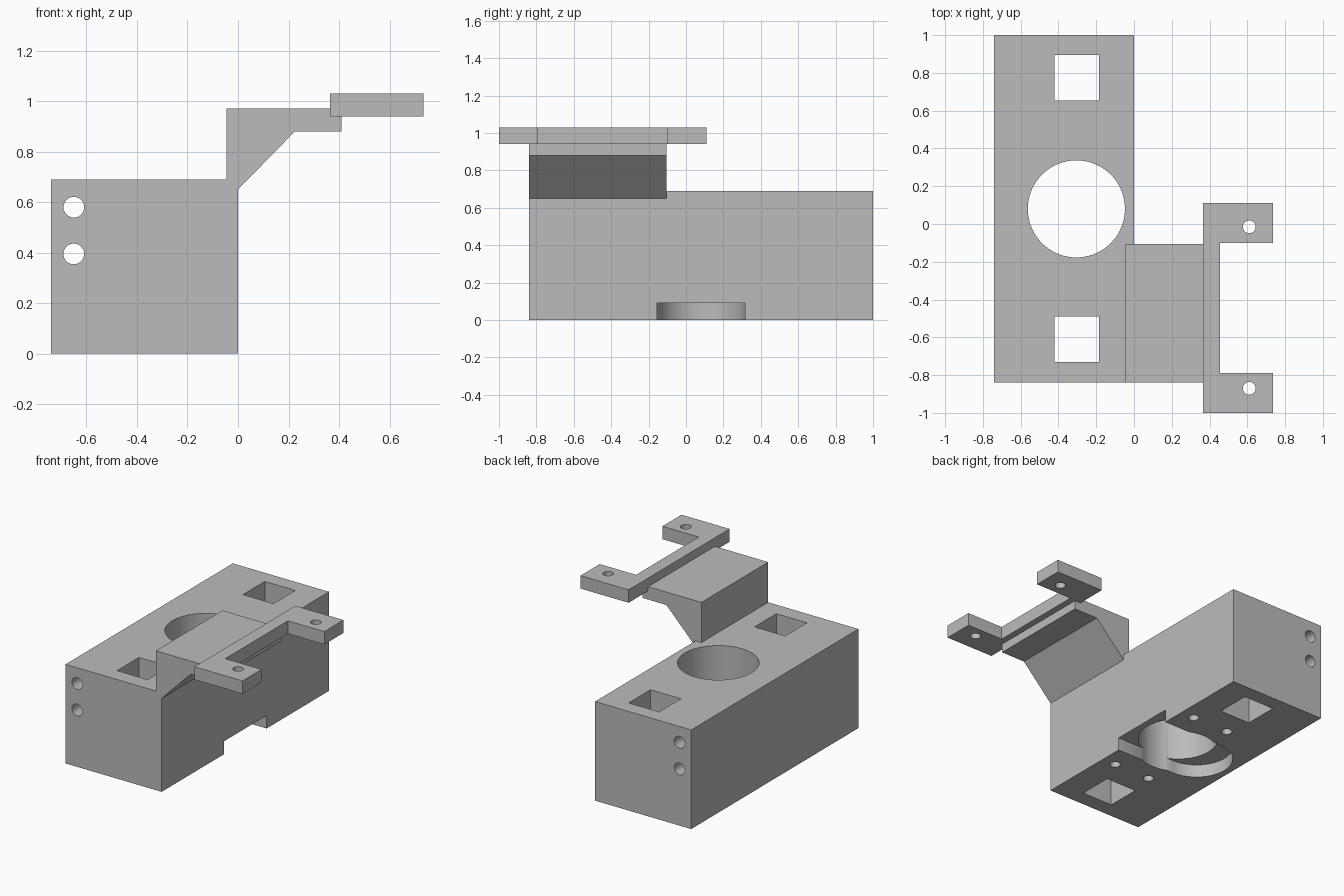
import bpy, bmesh, math
from mathutils import Matrix, Vector

cube = bpy.data.objects.get("Cube")
if cube:
    bpy.data.objects.remove(cube, do_unlink=True)

GREY = (0.5, 0.5, 0.5, 1)
mat = bpy.data.materials.new("plain grey")
mat.use_nodes = True
mat.diffuse_color = GREY
mat.node_tree.nodes["Principled BSDF"].inputs["Base Color"].default_value = GREY


def make(name, bm):
    bmesh.ops.recalc_face_normals(bm, faces=bm.faces)
    mesh = bpy.data.meshes.new(name)
    bm.to_mesh(mesh)
    bm.free()
    mesh.materials.append(mat)
    obj = bpy.data.objects.new(name, mesh)
    bpy.context.collection.objects.link(obj)
    return obj


def prism(name, outline, axis, start, end):
    """Extrude a 2D outline along z (outline in x, y) or y (outline in x, z)."""
    bm = bmesh.new()
    place = (lambda a, b: (a, b, start)) if axis == "z" else (lambda a, b: (a, start, b))
    face = bm.faces.new([bm.verts.new(place(a, b)) for a, b in outline])
    grown = bmesh.ops.extrude_face_region(bm, geom=[face])["geom"]
    shift = Vector((0, 0, end - start) if axis == "z" else (0, end - start, 0))
    bmesh.ops.translate(bm, verts=[g for g in grown if isinstance(g, bmesh.types.BMVert)], vec=shift)
    return make(name, bm)


def rect(x0, x1, y0, y1):
    return [(x0, y0), (x1, y0), (x1, y1), (x0, y1)]


def arc(cx, cy, r, a0=0, a1=360, n=48):
    """Points on an arc; a full circle leaves out the repeated end point."""
    count = n if a1 - a0 == 360 else n + 1
    angles = [math.radians(a0 + (a1 - a0) * i / n) for i in range(count)]
    return [(cx + r * math.cos(t), cy + r * math.sin(t)) for t in angles]


def cut(obj, cutter):
    cutter.hide_render = True
    mod = obj.modifiers.new("cut", "BOOLEAN")
    mod.operation = "DIFFERENCE"
    mod.solver = "EXACT"
    mod.object = cutter
    bpy.context.view_layer.objects.active = obj
    bpy.ops.object.modifier_apply(modifier=mod.name)
    bpy.data.objects.remove(cutter, do_unlink=True)


# Main block
MID_Y = 0.08
block = prism("main_block", rect(-0.74, 0, -0.84, 1), "z", 0, 0.69)

# Large bore and the two square through holes
cut(block, prism("bore_cutter", arc(-0.305, MID_Y, 0.257, n=96), "z", -0.1, 0.8))
for y in (-0.61, 0.775):
    cut(block, prism("square_cutter", rect(-0.42, -0.185, y - 0.12, y + 0.12), "z", -0.1, 0.8))

# Round-ended recess underneath, open on one side
recess = [(0.1, MID_Y + 0.235)] + arc(-0.46, MID_Y, 0.235, 90, 270) + [(0.1, MID_Y - 0.235)]
cut(block, prism("recess_cutter", recess, "z", -0.1, 0.09))

# Blind screw holes underneath
for x in (-0.105, -0.385):
    for side in (-1, 1):
        cut(block, prism("screw_cutter", arc(x, MID_Y + side * 0.395, 0.034, n=24), "z", -0.1, 0.3))

# Long holes running front to back
for z in (0.395, 0.58):
    cut(block, prism("long_hole_cutter", arc(-0.65, z, 0.041, n=32), "y", -1, 1.2))

# Raised arm with sloping underside
arm = prism("arm", [(-0.045, 0.69), (-0.045, 0.97), (0.41, 0.97), (0.41, 0.88),
                    (0.225, 0.88), (0, 0.65), (0, 0.69)], "y", -0.84, -0.105)

# U-shaped mounting bracket with two screw holes
bracket = prism("mounting_bracket", [(0.365, -1), (0.735, -1), (0.735, -0.79), (0.455, -0.79),
                                     (0.455, -0.1), (0.735, -0.1), (0.735, 0.11), (0.365, 0.11)],
                "z", 0.94, 1.03)
for y in (-0.87, -0.015):
    cut(bracket, prism("bracket_hole_cutter", arc(0.61, y, 0.034, n=24), "z", 0.8, 1.2))

# Smooth the round walls, keep the edges sharp
for obj in (block, arm, bracket):
    bpy.ops.object.select_all(action="DESELECT")
    obj.select_set(True)
    bpy.context.view_layer.objects.active = obj
    bpy.ops.object.shade_smooth_by_angle(angle=math.radians(30))
